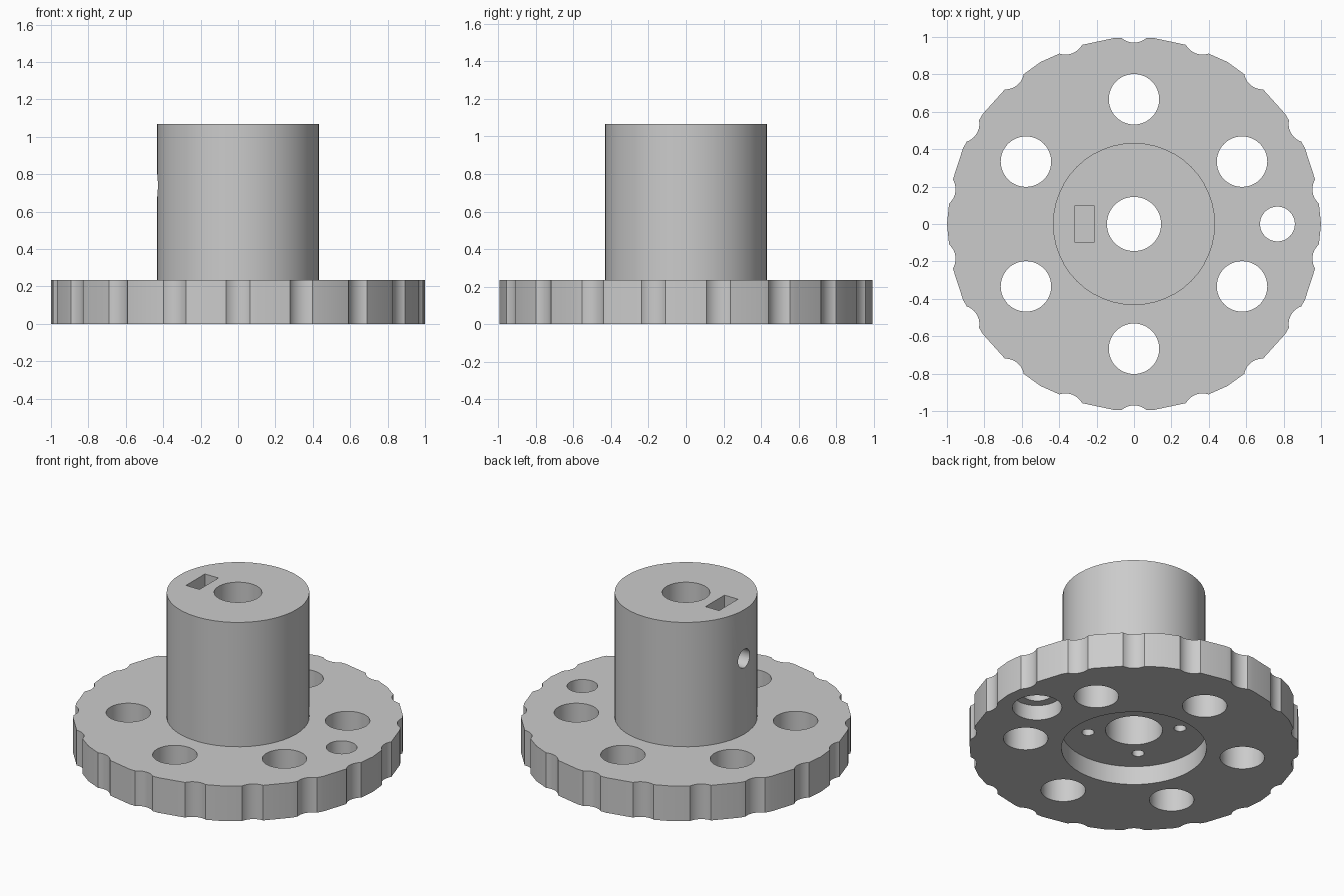
import bpy, bmesh, math
from mathutils import Matrix

cube = bpy.data.objects.get("Cube")
if cube:
    bpy.data.objects.remove(cube, do_unlink=True)

grey = bpy.data.materials.new("plain_grey")
grey.use_nodes = True
grey.diffuse_color = (0.6, 0.6, 0.6, 1)
grey.node_tree.nodes["Principled BSDF"].inputs["Base Color"].default_value = (0.6, 0.6, 0.6, 1)


def finish(name, bm):
    mesh = bpy.data.meshes.new(name)
    bm.to_mesh(mesh)
    bm.free()
    mesh.materials.append(grey)
    obj = bpy.data.objects.new(name, mesh)
    bpy.context.collection.objects.link(obj)
    return obj


def cylinder(name, r, z0, z1, x=0, y=0, sides=48):
    """Upright cylinder with its first corner on the x axis."""
    bm = bmesh.new()
    bmesh.ops.create_cone(
        bm, cap_ends=True, segments=sides, radius1=r, radius2=r, depth=z1 - z0,
        matrix=Matrix.Translation((x, y, (z0 + z1) / 2)) @ Matrix.Rotation(math.pi / 2, 4, "Z"))
    return finish(name, bm)


def block(name, size, centre):
    bm = bmesh.new()
    bmesh.ops.create_cube(bm, size=1, matrix=Matrix.Translation(centre) @ Matrix.Diagonal((*size, 1)))
    return finish(name, bm)


def combine(target, tool, operation="DIFFERENCE"):
    """Apply a boolean and discard the tool."""
    tool.hide_render = True
    mod = target.modifiers.new("cut", "BOOLEAN")
    mod.operation = operation
    mod.solver = "EXACT"
    mod.object = tool
    bpy.context.view_layer.objects.active = target
    bpy.ops.object.modifier_apply(modifier=mod.name)
    bpy.data.objects.remove(tool, do_unlink=True)


def ring(count, radius, start):
    for i in range(count):
        a = math.radians(start + i * 360 / count)
        yield radius * math.cos(a), radius * math.sin(a)


LOW, HIGH = -0.1, 1.2
FLANGE_TOP, HUB_TOP, RECESS_TOP = 0.235, 1.067, 0.125

# Flange disc and hub in one solid
wheel = cylinder("knurled_wheel_with_hub", 1.0, 0, FLANGE_TOP, sides=30)
combine(wheel, cylinder("hub", 0.433, 0.17, HUB_TOP), "UNION")

# Grip notches around the rim
for x, y in ring(18, 1.07, 10):
    combine(wheel, cylinder("notch", 0.1, LOW, 0.5, x, y))

# Six lightening holes
for x, y in ring(6, 0.667, 30):
    combine(wheel, cylinder("round_hole", 0.135, LOW, 0.5, x, y))

# Small hole with a counterbore underneath
combine(wheel, cylinder("small_hole", 0.093, LOW, 0.5, 0.767))
combine(wheel, cylinder("counterbore", 0.15, LOW, 0.1, 0.767))

# Recess under the hub, stepped bore and four blind screw holes
combine(wheel, cylinder("recess", 0.44, LOW, RECESS_TOP))
combine(wheel, cylinder("bore", 0.145, LOW, HIGH))
combine(wheel, cylinder("wide_bore", 0.173, LOW, 0.5))
for x, y in ring(4, 0.28, 45):
    combine(wheel, cylinder("screw_hole", 0.037, LOW, 0.5, x, y, sides=24))

# Nut slot in the hub top and the cross hole that meets it
combine(wheel, block("nut_slot", (0.1, 0.2, 0.6), (-0.265, 0, 0.93)))
cross = cylinder("cross_hole", 0.062, -0.6, 0, sides=32)
cross.data.transform(Matrix.Translation((0, 0, 0.74)) @ Matrix.Rotation(math.pi / 2, 4, "Y"))
combine(wheel, cross)

# Smooth curved walls, crisp rims
bpy.ops.object.select_all(action="DESELECT")
wheel.select_set(True)
bpy.context.view_layer.objects.active = wheel
bpy.ops.object.shade_smooth_by_angle(angle=math.radians(30))
